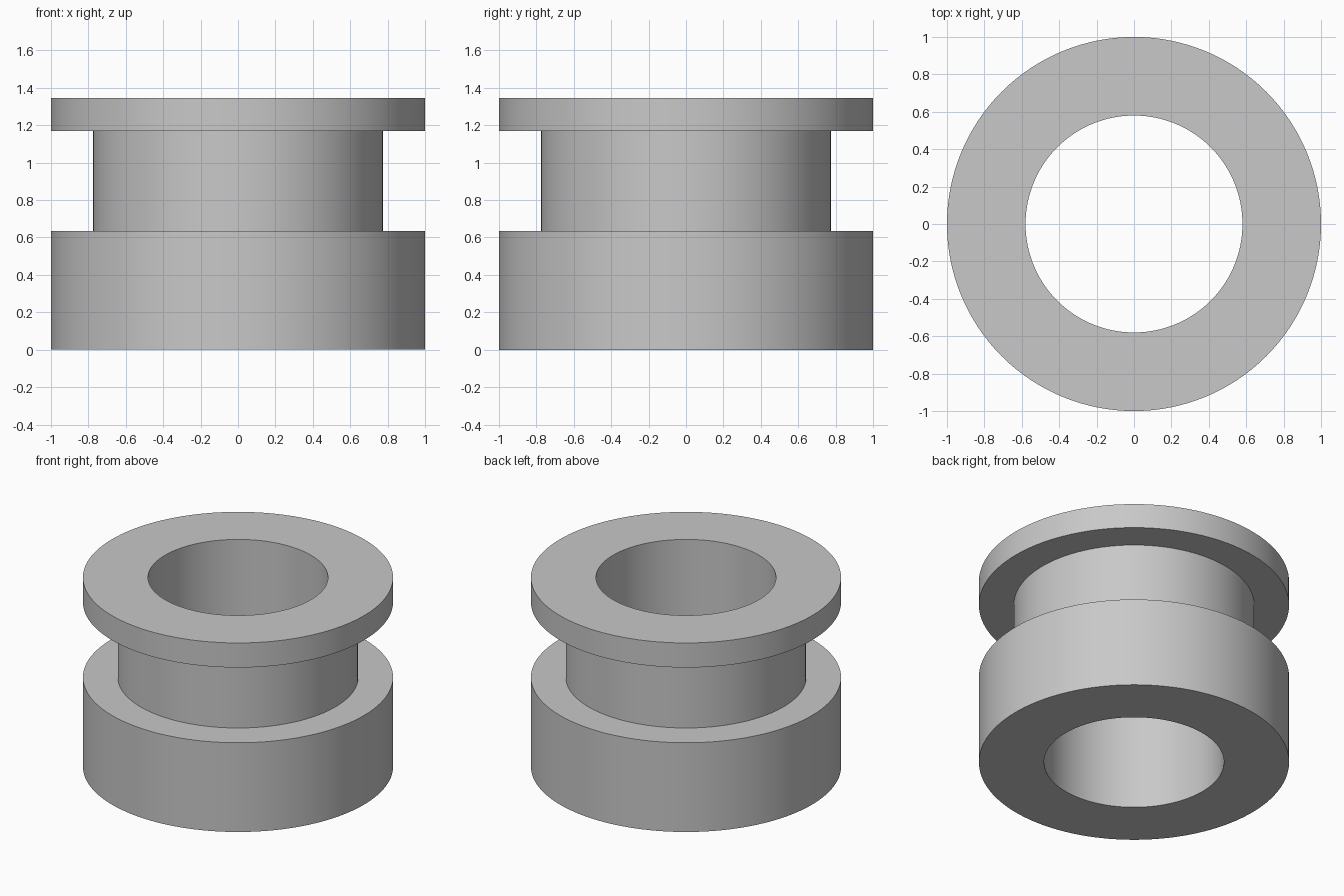
import bpy
import bmesh
import math

cube = bpy.data.objects.get("Cube")
if cube:
    bpy.data.objects.remove(cube, do_unlink=True)

SEGMENTS = 128
BORE, NECK, RIM = 0.58, 0.775, 1.0
BASE_TOP, FLANGE_BOTTOM, TOP = 0.635, 1.17, 1.345

# Plain grey finish
grey = bpy.data.materials.new("light grey")
grey.use_nodes = True
grey.diffuse_color = (0.58, 0.58, 0.58, 1)
grey.node_tree.nodes["Principled BSDF"].inputs["Base Color"].default_value = grey.diffuse_color


def revolve(name, profile):
    """Spin a closed (radius, height) profile around the z axis."""
    bm = bmesh.new()
    verts = [bm.verts.new((r, 0, z)) for r, z in profile]
    edges = [bm.edges.new((v, verts[(i + 1) % len(verts)])) for i, v in enumerate(verts)]
    bmesh.ops.spin(bm, geom=verts + edges, cent=(0, 0, 0), axis=(0, 0, 1),
                   angle=math.tau, steps=SEGMENTS, use_merge=True)
    bmesh.ops.remove_doubles(bm, verts=bm.verts, dist=1e-4)
    bmesh.ops.recalc_face_normals(bm, faces=bm.faces)
    mesh = bpy.data.meshes.new(name)
    bm.to_mesh(mesh)
    bm.free()
    mesh.materials.append(grey)
    obj = bpy.data.objects.new(name, mesh)
    bpy.context.collection.objects.link(obj)
    return obj


# Bushing: thick base collar, narrow neck, thin top flange, straight through bore
bushing = revolve("flanged_bushing", [
    (BORE, 0), (RIM, 0), (RIM, BASE_TOP), (NECK, BASE_TOP),
    (NECK, FLANGE_BOTTOM), (RIM, FLANGE_BOTTOM), (RIM, TOP), (BORE, TOP),
])

# Smooth walls with crisp rims
bpy.ops.object.select_all(action="DESELECT")
bushing.select_set(True)
bpy.context.view_layer.objects.active = bushing
bpy.ops.object.shade_smooth_by_angle(angle=math.radians(30))
